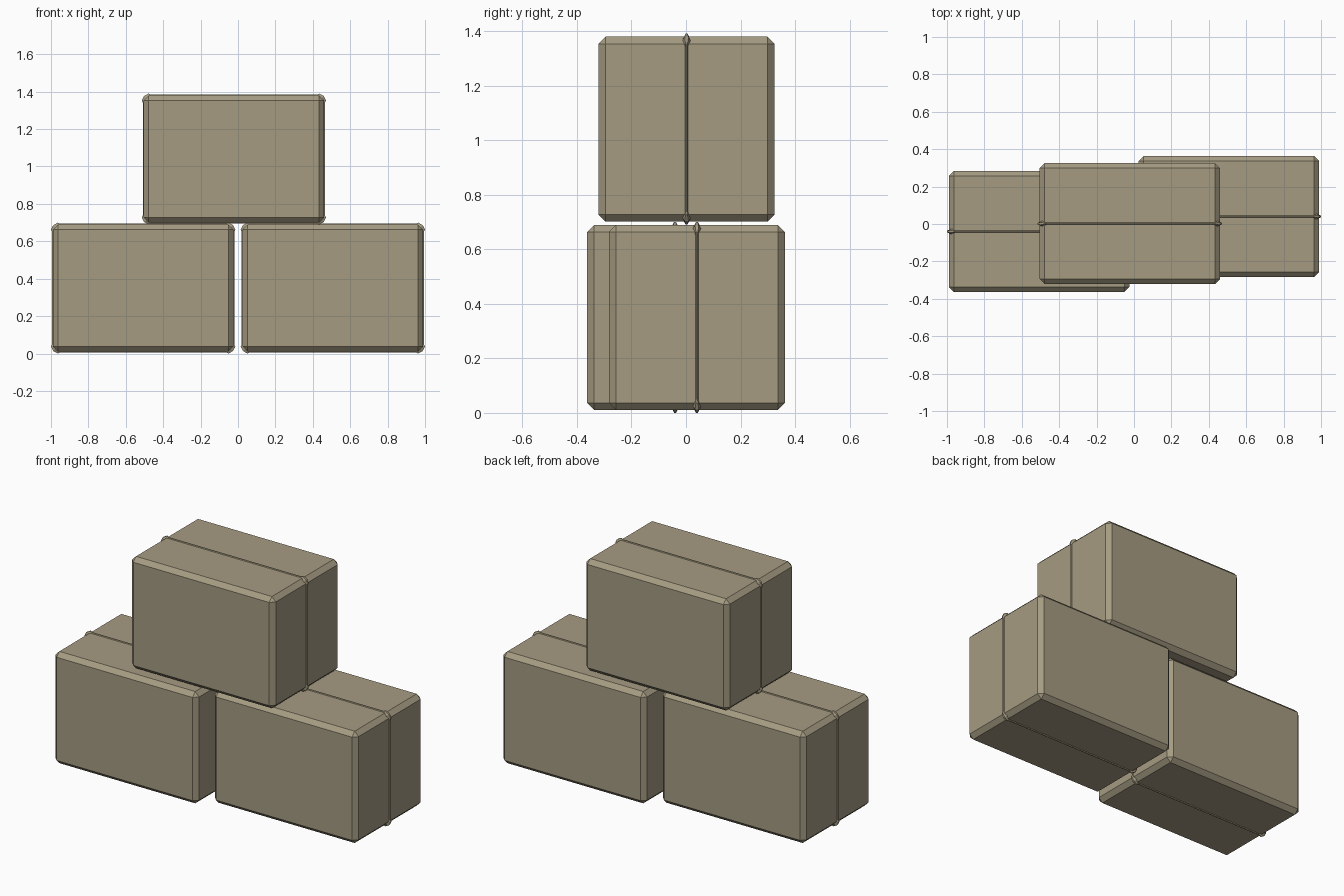
import bpy, bmesh
from mathutils import Vector

cube = bpy.data.objects.get("Cube")
if cube:
    bpy.data.objects.remove(cube, do_unlink=True)

cardboard = bpy.data.materials.new("cardboard")
colour = (0.38, 0.33, 0.225, 1)
cardboard.use_nodes = True
cardboard.diffuse_color = colour
cardboard.node_tree.nodes["Principled BSDF"].inputs["Base Color"].default_value = colour

SIZE = Vector((0.964, 0.646, 0.678))
CHAMFER = 0.026


def add_object(name, bm, location):
    bmesh.ops.recalc_face_normals(bm, faces=bm.faces)
    mesh = bpy.data.meshes.new(name)
    bm.to_mesh(mesh)
    bm.free()
    mesh.materials.append(cardboard)
    obj = bpy.data.objects.new(name, mesh)
    obj.location = location
    bpy.context.collection.objects.link(obj)


# Chamfered carton body
def add_box(name, location):
    bm = bmesh.new()
    bmesh.ops.create_cube(bm, size=1)
    bmesh.ops.scale(bm, vec=SIZE, verts=bm.verts)
    bmesh.ops.bevel(bm, geom=bm.edges[:], offset=CHAMFER, segments=1,
                    affect='EDGES', clamp_overlap=True)
    add_object(name, bm, location)


# Thin raised seam around the carton, thicker where it folds over the corners
def add_seam(name, location):
    hx, hz, c = SIZE.x / 2, SIZE.z / 2, CHAMFER
    low, high, thin, wide = 0.005, 0.011, 0.006, 0.017
    run = c + 0.012
    # inset in x, inset in z, outward x, outward z, half width
    corner = [(0, run, low, 0, thin), (0, c, high, 0, thin * 1.5),
              (c / 2, c / 2, high, high, wide),
              (c, 0, 0, high, thin * 1.5), (run, 0, 0, low, thin)]
    bm = bmesh.new()
    rings = []
    for sx, sz, order in ((1, 1, 1), (-1, 1, -1), (-1, -1, 1), (1, -1, -1)):
        for ix, iz, ox, oz, w in corner[::order]:
            base = Vector((sx * (hx - ix), 0, sz * (hz - iz)))
            out = Vector((sx * ox, 0, sz * oz))
            side = Vector((0, w, 0))
            points = (base - out * 0.3 - side, base + out - side * 0.4,
                      base + out + side * 0.4, base - out * 0.3 + side)
            rings.append([bm.verts.new(p) for p in points])
    for a, b in zip(rings, rings[1:] + rings[:1]):
        for i in range(4):
            j = (i + 1) % 4
            bm.faces.new((a[i], a[j], b[j], b[i]))
    add_object(name, bm, location)


for place, location in (("left", (0.507, 0.04, 0.35)),
                        ("right", (-0.507, -0.04, 0.35)),
                        ("top", (-0.022, 0.002, 1.04))):
    add_box(place + "_box", location)
    add_seam(place + "_box_seam", location)
